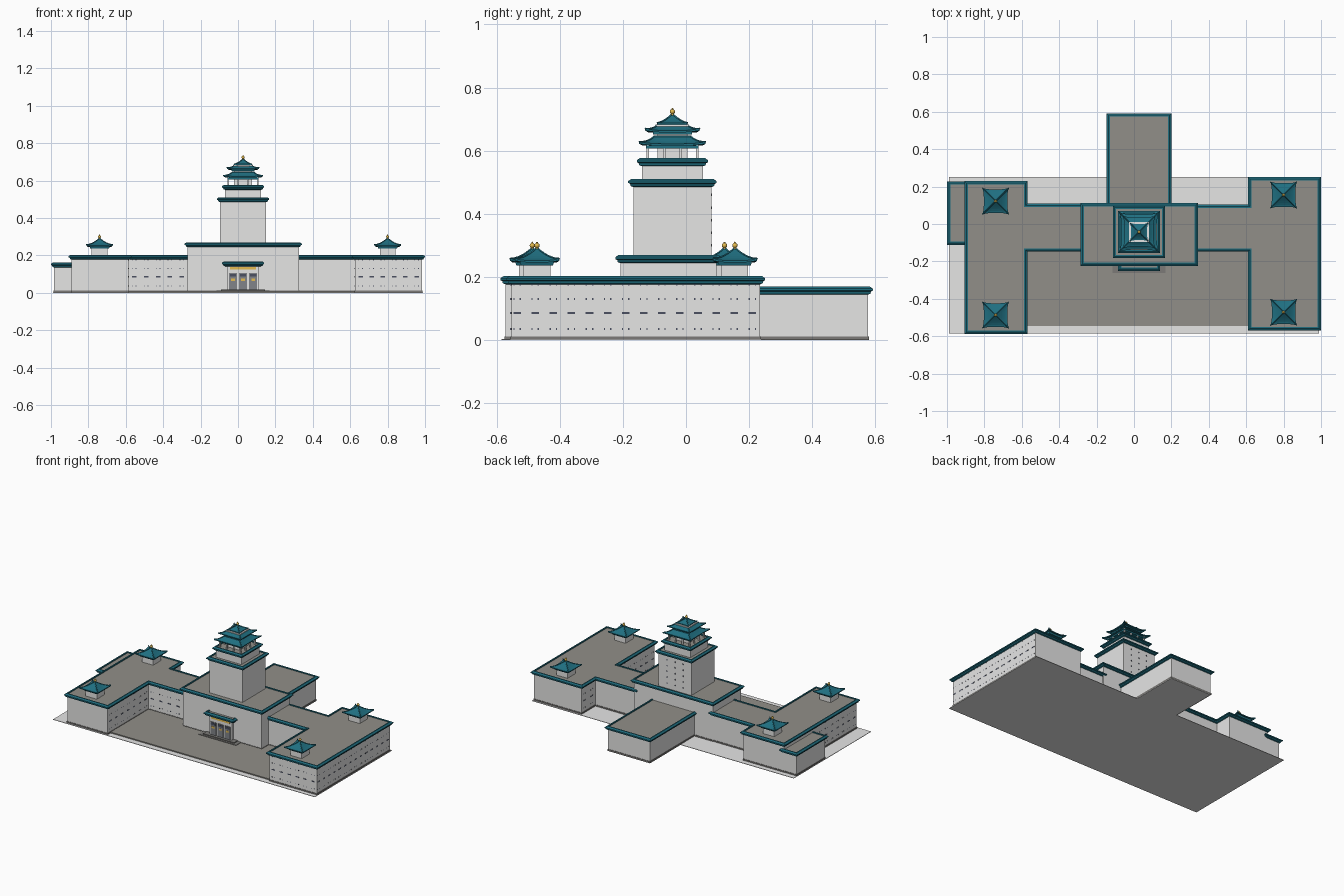
import bpy, bmesh, math
from mathutils import Vector

if "Cube" in bpy.data.objects:
    bpy.data.objects.remove(bpy.data.objects["Cube"])


def mat(name, r, g, b):
    m = bpy.data.materials.new(name)
    m.diffuse_color = (r, g, b, 1)
    m.use_nodes = True
    m.node_tree.nodes["Principled BSDF"].inputs["Base Color"].default_value = m.diffuse_color
    return m


WALL = mat("pale_stone", 0.79, 0.79, 0.785)
ROOF = mat("roof_grey", 0.285, 0.275, 0.25)
TEAL = mat("teal_tile", 0.014, 0.16, 0.22)
BASE = mat("footing_grey", 0.20, 0.195, 0.185)
GOLD = mat("gold", 0.78, 0.50, 0.08)
DARK = mat("window_slate", 0.07, 0.08, 0.12)
DOOR = mat("door_grey", 0.22, 0.23, 0.25)


def finish(name, bm, material):
    bmesh.ops.recalc_face_normals(bm, faces=bm.faces)
    me = bpy.data.meshes.new(name)
    bm.to_mesh(me)
    bm.free()
    me.materials.append(material)
    ob = bpy.data.objects.new(name, me)
    bpy.context.collection.objects.link(ob)
    return ob


def add_box(bm, x0, x1, y0, y1, z0, z1):
    vs = bmesh.ops.create_cube(bm, size=1)["verts"]
    for v in vs:
        v.co = ((x0 + x1) / 2 + v.co.x * (x1 - x0), (y0 + y1) / 2 + v.co.y * (y1 - y0),
                (z0 + z1) / 2 + v.co.z * (z1 - z0))


def boxes(name, material, dims):
    bm = bmesh.new()
    for d in dims:
        add_box(bm, *d)
    return finish(name, bm, material)


def rect(x0, x1, y0, y1):
    return [(x0, y0), (x1, y0), (x1, y1), (x0, y1)]


def square(cx, cy, h):
    return rect(cx - h, cx + h, cy - h, cy + h)


def offset(poly, d):
    """Grow a counter-clockwise right-angled outline by d."""
    out = []
    for i, p in enumerate(poly):
        p = Vector(p)
        a = (p - Vector(poly[i - 1])).normalized()
        b = (Vector(poly[(i + 1) % len(poly)]) - p).normalized()
        out.append((p.x + d * (a.y + b.y), p.y - d * (a.x + b.x)))
    return out


def loft(name, poly, rings, material, caps=True):
    """Stack offset copies of an outline: rings = (offset, z)."""
    bm = bmesh.new()
    rows = [[bm.verts.new((x, y, z)) for x, y in offset(poly, d)] for d, z in rings]
    n = len(poly)
    for a, b in zip(rows, rows[1:]):
        for i in range(n):
            bm.faces.new((a[i], a[(i + 1) % n], b[(i + 1) % n], b[i]))
    if caps:
        bm.faces.new(rows[0][::-1])
        bm.faces.new(rows[-1])
    return finish(name, bm, material)


def eave(name, poly, top):
    """Tiled parapet band and the flat roof inside it."""
    loft(name + "_eave", poly, [(0, top - .026), (.008, top - .023), (.010, top - .016), (.016, top - .013),
                                (.016, top - .007), (.006, top), (-.002, top), (-.002, top - .008)], TEAL, False)
    loft(name + "_flat_roof", poly, [(-.001, top - .014), (-.001, top - .006)], ROOF)


def building(name, poly, top, z0=0.0):
    if z0 == 0:
        loft(name + "_footing", poly, [(.003, 0), (.003, .012), (-.001, .012)], BASE, False)
    loft(name + "_walls", poly, [(0, z0), (0, top - .015)], WALL)
    eave(name, poly, top)


def curved_roof(name, cx, cy, half, top, z0, z1, lift, seg=8, rows=6):
    """Four-sided sweeping roof with upturned corners and hip ridges."""
    def point(side, s, t):
        f = abs(s) ** 4 * (1 - t) ** 2
        r = (half + (top - half) * t) * (1 + .12 * f)
        x, y = s * r, -r
        for _ in range(side):
            x, y = -y, x
        return Vector((cx + x, cy + y, z0 + (z1 - z0) * t ** 1.4 + lift * f))

    bm = bmesh.new()
    grid = []
    for j in range(-2, rows + 1):
        ring = []
        for side in range(4):
            for i in range(seg):
                p = point(side, -1 + 2 * i / seg, max(j, 0) / rows)
                if j < 0:
                    p.z -= .006
                if j == -2:
                    p.x, p.y = cx + (p.x - cx) * .5, cy + (p.y - cy) * .5
                ring.append(bm.verts.new(p))
        grid.append(ring)
    n = 4 * seg
    for a, b in zip(grid, grid[1:]):
        for i in range(n):
            bm.faces.new((a[i], a[(i + 1) % n], b[(i + 1) % n], b[i]))
    bm.faces.new(grid[-1])
    bm.faces.new(grid[0][::-1])
    finish(name, bm, TEAL)
    cu = bpy.data.curves.new(name + "_ridges", "CURVE")
    cu.dimensions = "3D"
    cu.bevel_depth = .003
    cu.bevel_resolution = 0
    cu.use_fill_caps = True
    for side in range(4):
        sp = cu.splines.new("POLY")
        sp.points.add(rows)
        for j in range(rows + 1):
            sp.points[j].co = (*point(side, -1, j / rows), 1)
    cu.materials.append(TEAL)
    bpy.context.collection.objects.link(bpy.data.objects.new(name + "_ridges", cu))


def finial(name, cx, cy, z):
    bm = bmesh.new()
    for r, h, c in ((.006, .006, .004), (.0085, .008, .014), (.003, .004, .022)):
        vs = bmesh.ops.create_uvsphere(bm, u_segments=10, v_segments=6, radius=1)["verts"]
        for v in vs:
            v.co = (cx + v.co.x * r, cy + v.co.y * r, z + c + v.co.z * h)
    ob = finish(name, bm, GOLD)
    for p in ob.data.polygons:
        p.use_smooth = True


def windows(name, axis, plane, a0, a1, n):
    """Bays along a wall: one wide slot and rows of small paired openings."""
    bm = bmesh.new()
    for k in range(n):
        c = a0 + (a1 - a0) * k / (n - 1)
        parts = [(c, .012, .086, .0035)]
        parts += [(c + s * .010, .002, z, .003) for s in (-1, 1) for z in (.036, .131, .176)]
        for u, w, z, h in parts:
            if axis == "x":
                add_box(bm, u - w, u + w, plane - .001, plane + .001, z - h, z + h)
            else:
                add_box(bm, plane - .001, plane + .001, u - w, u + w, z - h, z + h)
    finish(name, bm, DARK)


# Ground slab and forecourt
boxes("ground_slab", WALL, [(-.99, .99, -.585, .25, 0, .003)])
boxes("forecourt", ROOF, [(-.60, .64, -.545, -.12, .001, .010)])

# Main masses
building("left_wing", [(-.89, -.572), (-.585, -.572), (-.585, -.132), (-.262, -.132), (-.262, .093),
                       (-.585, .093), (-.585, .213), (-.89, .213)], .203)
building("right_wing", [(.317, -.132), (.625, -.132), (.625, -.553), (.984, -.553), (.984, .235),
                        (.625, .235), (.625, .087), (.317, .087)], .203)
building("left_annex", rect(-.984, -.88, -.095, .212), .162)
building("rear_annex", rect(-.13, .185, .08, .576), .17)
building("central_block", rect(-.27, .325, -.208, .096), .27)

# Wall openings
windows("right_wing_outer_windows", "y", .984, -.535, .21, 14)
windows("right_wing_front_windows", "x", -.553, .655, .955, 6)
windows("right_wing_inner_windows", "y", .625, -.53, -.16, 7)
windows("right_wing_rear_inner_windows", "y", .625, .125, .205, 2)
windows("left_wing_outer_windows", "y", -.89, -.545, -.125, 8)
windows("left_wing_inner_windows", "y", -.585, -.545, -.16, 7)
windows("left_link_windows", "x", -.132, -.555, -.30, 5)

# Tower: two stepped stages
CX, CY = .027, -.043
building("tower", square(CX, CY, .124), .511, .25)
building("tower_upper_stage", square(CX, CY, .097), .577, .50)
boxes("tower_rear_windows", DARK, [(CX + x - .003, CX + x + .003, CY + .123, CY + .125, z - .004, z + .004)
                                   for x in (-.06, 0, .06) for z in (.30, .34, .38, .42, .46)])

# Open pavilion on top of the tower
boxes("lantern_core", WALL, [(CX - .048, CX + .048, CY - .048, CY + .048, .565, .668)])
q = (-.078, -.026, .026, .078)
boxes("lantern_posts", WALL, [(CX + x - .004, CX + x + .004, CY + y - .004, CY + y + .004, .565, .625)
                              for x in q for y in q if max(abs(x), abs(y)) > .07])
loft("lantern_beam", square(CX, CY, .083), [(0, .607), (0, .616)], TEAL)
curved_roof("lantern_lower_roof", CX, CY, .094, .058, .622, .645, .006)
loft("lantern_ridge_band", square(CX, CY, .060), [(0, .638), (0, .648)], TEAL)
loft("lantern_upper_beam", square(CX, CY, .062), [(0, .652), (0, .661)], TEAL)
curved_roof("lantern_upper_skirt", CX, CY, .077, .050, .664, .679, .006)
loft("lantern_pale_ring", square(CX, CY, .053), [(0, .674), (0, .683)], WALL)
curved_roof("lantern_cap", CX, CY, .043, .003, .688, .714, 0)
finial("lantern_finial", CX, CY, .710)

# Four corner kiosks on the wing roofs
for tag, x, y in (("left_front", -.74, -.487), ("left_rear", -.74, .122),
                  ("right_front", .80, -.472), ("right_rear", .80, .155)):
    loft(tag + "_kiosk_walls", square(x, y, .042), [(0, .19), (0, .245)], WALL)
    loft(tag + "_kiosk_beam", square(x, y, .050), [(0, .236), (.004, .248)], TEAL)
    curved_roof(tag + "_kiosk_roof", x, y, .063, .003, .252, .290, .006)
    finial(tag + "_kiosk_finial", x, y, .286)

# Entrance portal, steps, doors and canopy
boxes("entrance_steps", BASE, [(-.115, .169, -.262, -.2, .001, .013), (-.09, .144, -.248, -.2, .001, .018)])
boxes("entrance_portal", WALL, [(-.058, .112, -.226, -.2, .01, .15)])
eave("entrance_canopy", rect(-.070, .124, -.234, -.2), .168)
doors = [CX + d for d in (-.054, 0, .054)]
boxes("entrance_doors", DOOR, [(c - .021, c + .021, -.230, -.225, .018, .105) for c in doors])
boxes("door_transoms", DARK, [(c - .017, c + .017, -.232, -.229, .086, .100) for c in doors])
boxes("door_gold_panels", GOLD, [(c - .010, c + .010, -.232, -.229, .064, .076) for c in doors])
boxes("portal_gold_band", GOLD, [(CX - .07, CX + .07, -.229, -.225, .126, .138)])
